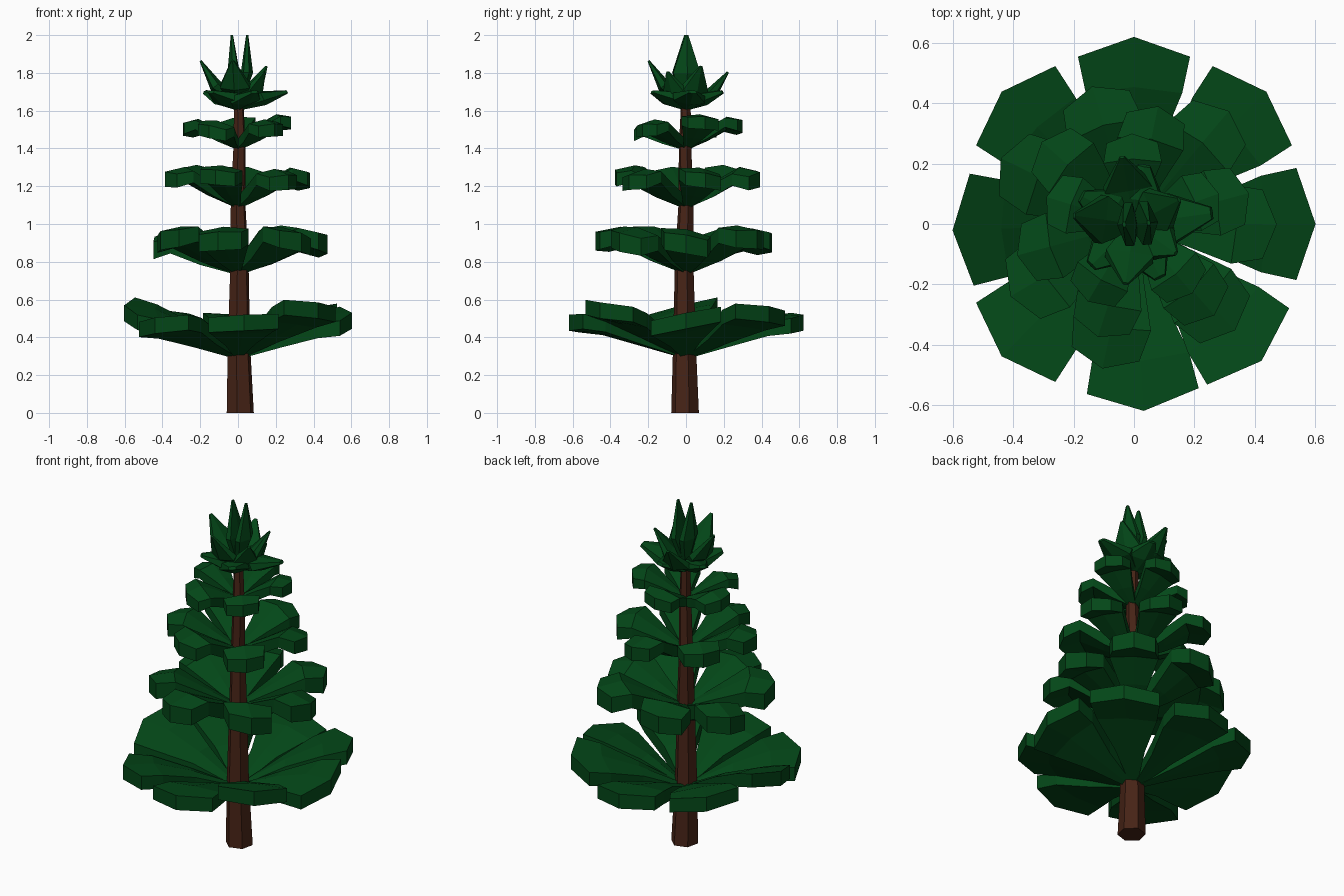
import bpy, bmesh, math, random

if "Cube" in bpy.data.objects:
    bpy.data.objects.remove(bpy.data.objects["Cube"])

random.seed(4)


def material(name, rgb):
    m = bpy.data.materials.new(name)
    m.diffuse_color = (*rgb, 1)
    m.use_nodes = True
    m.node_tree.nodes["Principled BSDF"].inputs["Base Color"].default_value = m.diffuse_color
    return m


GREEN = material("needles", (0.001, 0.063, 0.009))
BROWN = material("bark", (0.062, 0.017, 0.008))


def loft(bm, rings):
    """Skin a list of equal-length point rings and cap both ends."""
    rows = [[bm.verts.new(p) for p in ring] for ring in rings]
    n = len(rows[0])
    for a, b in zip(rows, rows[1:]):
        for i in range(n):
            j = (i + 1) % n
            bm.faces.new((a[i], a[j], b[j], b[i]))
    bm.faces.new(rows[0][::-1])
    # tip split along the middle so both halves stay flat
    t = rows[-1]
    if n == 6 and len(rows) < 5:
        bm.faces.new((t[0], t[1], t[4], t[5]))
        bm.faces.new((t[1], t[2], t[3], t[4]))
    else:
        bm.faces.new(t)


def finish(bm, name, mat):
    bmesh.ops.remove_doubles(bm, verts=bm.verts, dist=0.0005)
    bmesh.ops.recalc_face_normals(bm, faces=bm.faces)
    me = bpy.data.meshes.new(name)
    bm.to_mesh(me)
    bm.free()
    me.materials.append(mat)
    ob = bpy.data.objects.new(name, me)
    bpy.context.collection.objects.link(ob)
    return ob


def frond(bm, azimuth, sections, pitch=0, twist=0, lift=0, stretch=1, keel=0):
    """Thick leaf; section = (middle u, edge u, z bottom, half width, thickness, edge drop)."""
    ca, sa = math.cos(math.radians(azimuth)), math.sin(math.radians(azimuth))
    nu, nz = -math.sin(math.radians(pitch)), math.cos(math.radians(pitch))
    reach = sections[-1][0]
    rings = []
    for um, ue, z, w, t, d in sections:
        ring = []
        # outline: top left, top middle, top right, bottom right, bottom middle, bottom left
        for v, off in ((-w, t - d), (0, t), (w, t - d), (w, d * keel), (0, 0), (-w, d * keel)):
            u = (um if v == 0 else ue) * stretch + nu * off
            zz = z + nz * off + v * twist + lift * um / reach
            ring.append((u * ca - v * sa, u * sa + v * ca, zz))
        rings.append(ring)
    loft(bm, rings)


# Trunk: slightly crooked tapered hexagon
bm = bmesh.new()
trunk = [(0, 0.012, -0.005, 0.075), (0.36, 0.005, -0.008, 0.062),
         (0.8, 0.008, -0.01, 0.05), (1.12, 0.0, 0.0, 0.04),
         (1.4, 0.008, -0.005, 0.034), (1.7, 0.003, 0.0, 0.024)]
loft(bm, [[(x + r * math.cos(k * math.pi / 3 + 0.3), y + r * math.sin(k * math.pi / 3 + 0.3), z)
           for k in range(6)] for z, x, y, r in trunk])
finish(bm, "trunk", BROWN)

# Lowest tier: eight broad fronds
bm = bmesh.new()
low = [(0.03, 0.03, 0.295, 0.02, 0.06, 0.01),
       (0.25, 0.24, 0.36, 0.08, 0.09, 0.015),
       (0.45, 0.43, 0.42, 0.16, 0.092, 0.015),
       (0.615, 0.55, 0.435, 0.186, 0.085, 0.005)]
lifts = [0.01, 0.045, 0.0, 0.03, 0.05, -0.015, 0.0, 0.065]
twists = [0.2, -0.1, 0.08, 0.1, -0.25, 0.1, 0.05, -0.1]
turns = [0, 0, 0, 0, 2, 0, 3, -2]
for k in range(8):
    frond(bm, 45 * k + turns[k], low, twist=twists[k], lift=lifts[k],
          stretch=0.98 if k % 4 == 0 else 1.01)
finish(bm, "lower_branches", GREEN)

# Upper tiers: arched fronds with drooping tips
# (name, count, first angle, reach, base z, rise, half width, thickness)
tiers = [("second_branches", 7, 2, 0.485, 0.74, 0.13, 0.135, 0.1),
         ("third_branches", 6, 15, 0.405, 1.09, 0.122, 0.115, 0.08),
         ("fourth_branches", 5, 20, 0.305, 1.40, 0.088, 0.10, 0.068)]
for name, count, start, R, z0, rise, w, t in tiers:
    bm = bmesh.new()
    shape = [(0.02, 0.02, z0, 0.02, t * 0.8, 0.006),
             (R * 0.40, R * 0.38, z0 + rise * 0.45, w * 0.56, t, 0.012),
             (R * 0.72, R * 0.68, z0 + rise, w * 0.97, t, 0.018),
             (R, R * 0.90, z0 + rise * 0.75, w * 0.85, t, 0.008)]
    for k in range(count):
        frond(bm, start + 360 * k / count + random.uniform(-4, 4), shape,
              twist=random.uniform(-0.22, 0.22), lift=random.uniform(-0.015, 0.035),
              stretch=random.uniform(0.97, 1.02))
    finish(bm, name, GREEN)

# Crown: spreading leaves, rising leaves, then two upright leaves
bm = bmesh.new()
spread = [(0.0, 0.0, 1.60, 0.02, 0.05, 0.01),
          (0.14, 0.125, 1.63, 0.085, 0.08, 0.018),
          (0.245, 0.245, 1.69, 0.02, 0.02, 0.003)]
for k in range(5):
    frond(bm, 8 + 72 * k, spread, pitch=25, twist=random.uniform(-0.15, 0.15),
          stretch=1.08 if k == 0 else 0.82, keel=1)
rising = [(0.01, 0.01, 1.62, 0.015, 0.04, 0.01),
          (0.145, 0.135, 1.70, 0.08, 0.07, 0.018),
          (0.205, 0.205, 1.85, 0.008, 0.012, 0.002)]
for azimuth, s, lift in ((28, 0.85, -0.02), (100, 1.12, -0.05), (172, 1, 0.01),
                         (262, 1, 0.01), (325, 0.85, -0.05)):
    frond(bm, azimuth, rising, pitch=48, lift=lift, stretch=s, keel=1)
upright = [(0.02, 0.02, 1.64, 0.02, 0.03, 0.006),
           (0.08, 0.07, 1.80, 0.072, 0.065, 0.018),
           (0.055, 0.055, 2.0, 0.008, 0.012, 0.002)]
for azimuth, s in ((5, 1), (183, 0.7)):
    frond(bm, azimuth, upright, pitch=88, stretch=s, keel=1)
finish(bm, "crown_leaves", GREEN)
